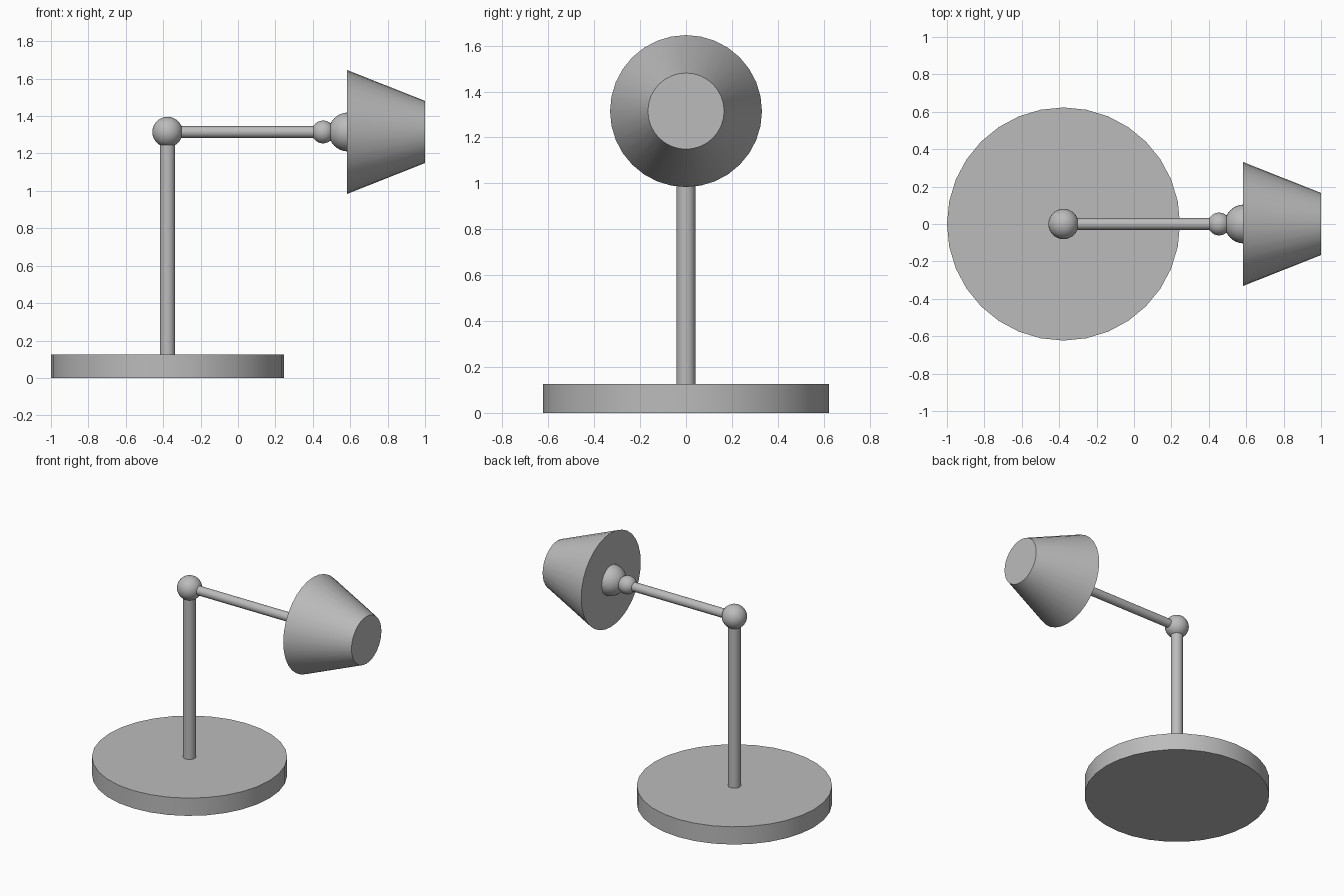
import bpy
import math

cube = bpy.data.objects.get("Cube")
if cube:
    bpy.data.objects.remove(cube, do_unlink=True)

GREY = (0.5, 0.5, 0.5, 1.0)
grey = bpy.data.materials.new("plain_grey")
grey.use_nodes = True
grey.diffuse_color = GREY
grey.node_tree.nodes["Principled BSDF"].inputs["Base Color"].default_value = GREY

POST_X = -0.377
ARM_Z = 1.315
ALONG_X = (0, math.pi / 2, 0)


def finish(name):
    obj = bpy.context.object
    obj.name = name
    obj.data.materials.append(grey)
    bpy.ops.object.shade_smooth_by_angle(angle=math.radians(30))
    return obj


def tapered(name, r1, r2, length, centre, rotation=(0, 0, 0)):
    bpy.ops.mesh.primitive_cone_add(vertices=32, radius1=r1, radius2=r2, depth=length,
                                    location=centre, rotation=rotation)
    return finish(name)


def ball(name, radius, x):
    bpy.ops.mesh.primitive_uv_sphere_add(segments=32, ring_count=16, radius=radius,
                                         location=(x, 0, ARM_Z))
    return finish(name)


# Round foot and upright post
tapered("base", 0.623, 0.623, 0.125, (POST_X, 0, 0.0625))
tapered("post", 0.041, 0.041, ARM_Z - 0.125, (POST_X, 0, (ARM_Z + 0.125) / 2))

# Horizontal arm between two ball joints
ball("elbow_joint", 0.081, POST_X)
arm_end = 0.455
tapered("arm", 0.031, 0.031, arm_end - POST_X, ((arm_end + POST_X) / 2, 0, ARM_Z), ALONG_X)
ball("head_joint", 0.061, arm_end)

# Bulb and closed conical shade, wide end facing the arm
ball("bulb", 0.104, 0.588)
tapered("shade", 0.331, 0.166, 0.416, (0.792, 0, ARM_Z), ALONG_X)
